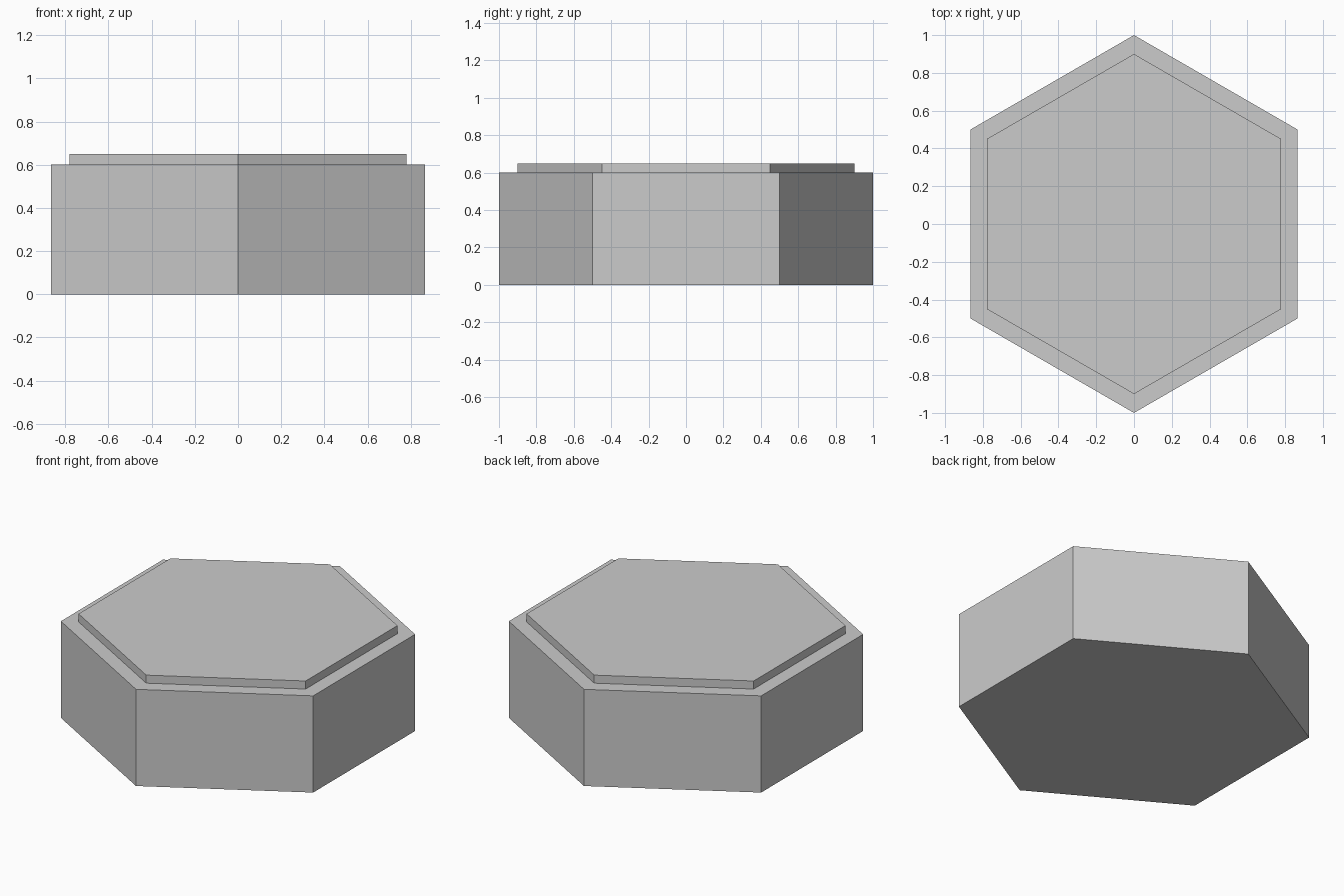
import bpy
import math

if "Cube" in bpy.data.objects:
    bpy.data.objects.remove(bpy.data.objects["Cube"])


def hex_prism(name, radius, z0, z1):
    # Six-sided prism with corners on the +y and -y axes
    ring = [(radius * math.sin(i * math.pi / 3), radius * math.cos(i * math.pi / 3))
            for i in range(6)][::-1]
    verts = [(x, y, z) for z in (z0, z1) for x, y in ring]
    faces = [tuple(range(5, -1, -1)), tuple(range(6, 12))]
    faces += [(i, (i + 1) % 6, (i + 1) % 6 + 6, i + 6) for i in range(6)]
    mesh = bpy.data.meshes.new(name)
    mesh.from_pydata(verts, [], faces)
    obj = bpy.data.objects.new(name, mesh)
    bpy.context.collection.objects.link(obj)
    return obj


# Main block
hex_prism("tile_base", 1.0, 0.0, 0.6)
# Thin raised plate on top
hex_prism("top_plate", 0.9, 0.6, 0.65)
